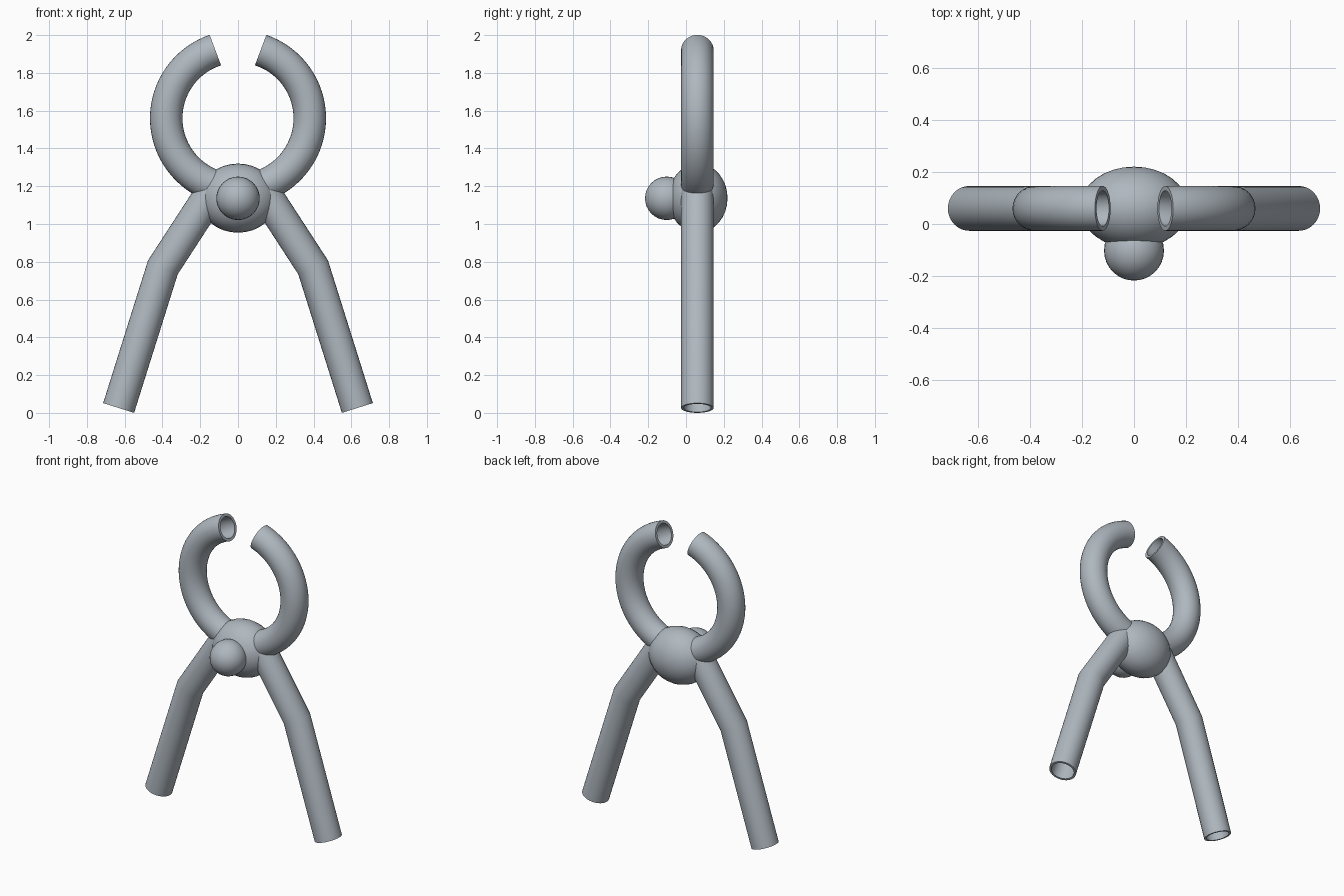
import bpy, bmesh, math
from mathutils import Vector, Matrix

if "Cube" in bpy.data.objects:
    bpy.data.objects.remove(bpy.data.objects["Cube"])

TUBE_R = 0.086      # tube radius
TUBE_Y = 0.06       # depth of the tube centreline
SIDES = 32

metal = bpy.data.materials.new("blue_grey_metal")
metal.diffuse_color = (0.43, 0.48, 0.525, 1)
metal.use_nodes = True
metal.node_tree.nodes["Principled BSDF"].inputs["Base Color"].default_value = metal.diffuse_color


def finish(name, bm, angle):
    bmesh.ops.recalc_face_normals(bm, faces=bm.faces)
    mesh = bpy.data.meshes.new(name)
    bm.to_mesh(mesh)
    bm.free()
    mesh.materials.append(metal)
    obj = bpy.data.objects.new(name, mesh)
    bpy.context.collection.objects.link(obj)
    bpy.ops.object.select_all(action='DESELECT')
    obj.select_set(True)
    bpy.context.view_layer.objects.active = obj
    bpy.ops.object.shade_smooth_by_angle(angle=math.radians(angle))
    return obj


def pipe(name, path, wall):
    """Hollow pipe with mitred bends along an (x, z) path."""
    pts = [Vector(p) for p in path]
    bm = bmesh.new()
    loops = []
    for radius in (TUBE_R, TUBE_R - wall):
        rings = []
        for i, p in enumerate(pts):
            a = (p - pts[max(i - 1, 0)]).normalized()
            b = (pts[min(i + 1, len(pts) - 1)] - p).normalized()
            t = (a + b).normalized()
            stretch = 1 / t.dot(b if b.length else a)
            ring = []
            for k in range(SIDES):
                ang = 2 * math.pi * k / SIDES
                u = radius * math.cos(ang) * stretch
                ring.append(bm.verts.new((p.x + t.y * u,
                                          TUBE_Y + radius * math.sin(ang),
                                          p.y - t.x * u)))
            rings.append(ring)
        for r0, r1 in zip(rings, rings[1:]):
            for k in range(SIDES):
                n = (k + 1) % SIDES
                bm.faces.new((r0[k], r0[n], r1[n], r1[k]))
        loops.append(rings)
    # Rims joining the outer and inner walls
    for end in (0, -1):
        o, i = loops[0][end], loops[1][end]
        for k in range(SIDES):
            n = (k + 1) % SIDES
            bm.faces.new((o[k], o[n], i[n], i[k]))
    return finish(name, bm, 40)


def ball(name, centre, size):
    """Ellipsoid with its poles on the y axis."""
    bm = bmesh.new()
    m = (Matrix.Translation(centre) @ Matrix.Diagonal((*size, 1))
         @ Matrix.Rotation(math.pi / 2, 4, 'X'))
    bmesh.ops.create_uvsphere(bm, u_segments=32, v_segments=16, radius=1, matrix=m)
    return finish(name, bm, 40)


for side, label in ((-1, "left"), (1, "right")):
    # Curved jaw: open arc from the tip down into the pivot
    arc = []
    for i in range(33):
        a = math.radians(18.4 + (162 - 18.4) * i / 32)
        arc.append((side * 0.38 * math.sin(a), 1.56 + 0.38 * math.cos(a)))
    pipe(label + "_jaw", arc, 0.018)
    # Handle with a single bend
    pipe(label + "_handle",
         [(side * 0.632, 0.026), (side * 0.398, 0.77), (side * 0.125, 1.19)], 0.014)

# Pivot body and the knob on its front
ball("pivot_body", (0, 0.063, 1.137), (0.208, 0.157, 0.183))
ball("pivot_knob", (0, -0.102, 1.136), (0.115, 0.115, 0.115))
